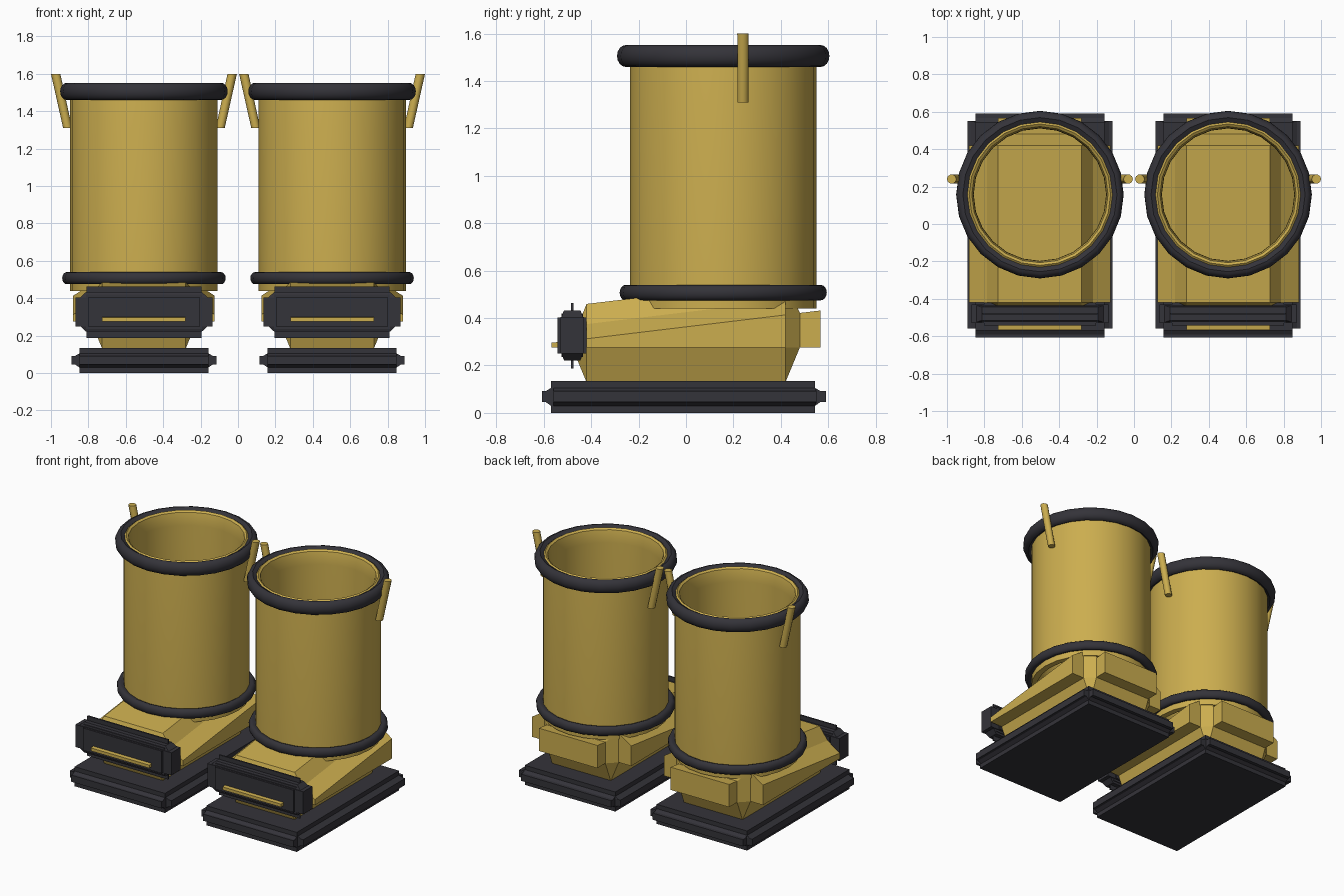
import bpy, bmesh, math
from mathutils import Vector

if "Cube" in bpy.data.objects:
    bpy.data.objects.remove(bpy.data.objects["Cube"])


def material(name, rgb):
    m = bpy.data.materials.new(name)
    m.diffuse_color = (*rgb, 1)
    m.use_nodes = True
    m.node_tree.nodes["Principled BSDF"].inputs["Base Color"].default_value = m.diffuse_color
    return m


GOLD = material("gold yellow", (0.60, 0.42, 0.078))
DARK = material("dark rubber", (0.034, 0.033, 0.041))
SHAFT_Y = 0.157


def finish(name, bm, mat, cx, smooth=False):
    bmesh.ops.recalc_face_normals(bm, faces=bm.faces)
    me = bpy.data.meshes.new(name)
    bm.to_mesh(me)
    bm.free()
    me.materials.append(mat)
    ob = bpy.data.objects.new(name, me)
    ob.location.x = cx
    bpy.context.collection.objects.link(ob)
    if smooth:
        bpy.ops.object.select_all(action='DESELECT')
        ob.select_set(True)
        bpy.context.view_layer.objects.active = ob
        bpy.ops.object.shade_smooth_by_angle(angle=math.radians(40))


def hulls(name, groups, mat, cx):
    """One object from several convex solids."""
    whole = bmesh.new()
    for pts in groups:
        bm = bmesh.new()
        for p in pts:
            bm.verts.new(p)
        out = bmesh.ops.convex_hull(bm, input=bm.verts)
        junk = {g for g in out["geom_interior"] + out["geom_unused"]
                if isinstance(g, bmesh.types.BMVert)}
        bmesh.ops.delete(bm, geom=list(junk), context='VERTS')
        bmesh.ops.dissolve_limit(bm, angle_limit=0.01, verts=bm.verts, edges=bm.edges)
        tmp = bpy.data.meshes.new("tmp")
        bm.to_mesh(tmp)
        bm.free()
        whole.from_mesh(tmp)
        bpy.data.meshes.remove(tmp)
    finish(name, whole, mat, cx)


def box(x, y0, y1, z0, z1):
    return [(sx * x, y, z) for sx in (-1, 1) for y in (y0, y1) for z in (z0, z1)]


def revolve(name, profile, mat, cx, steps=24):
    bm = bmesh.new()
    vs = [bm.verts.new((r, SHAFT_Y, z)) for r, z in profile]
    es = [bm.edges.new((vs[i], vs[(i + 1) % len(vs)])) for i in range(len(vs))]
    bmesh.ops.spin(bm, geom=vs + es, cent=(0, SHAFT_Y, 0), axis=(0, 0, 1),
                   angle=math.tau, steps=steps, use_duplicate=False)
    bmesh.ops.remove_doubles(bm, verts=bm.verts, dist=0.0005)
    finish(name, bm, mat, cx, True)


def ring_profile(outer, z0, z1, inner=0.388):
    zc, h = (z0 + z1) / 2, (z1 - z0) / 2
    mid = inner + 0.024
    arc = [(mid + (outer - mid) * math.cos(a), zc + h * math.sin(a))
           for a in (math.radians(-90 + 22.5 * i) for i in range(9))]
    return arc + [(inner, zc + h * 0.7), (inner, zc - h * 0.7)]


def rod(name, a, b, ra, rb, mat, cx):
    """Slanted tapered rod with level ends."""
    bm = bmesh.new()
    loops = [[bm.verts.new((c[0] + r * math.cos(t), c[1] + r * math.sin(t), c[2]))
              for t in (math.tau * i / 10 for i in range(10))]
             for c, r in ((a, ra), (b, rb))]
    for i in range(10):
        j = (i + 1) % 10
        bm.faces.new((loops[0][i], loops[0][j], loops[1][j], loops[1][i]))
    bm.faces.new(loops[0])
    bm.faces.new(loops[1])
    finish(name, bm, mat, cx, True)


def boot(side, cx):
    # Sole with stepped edge strips on all four sides
    hulls(side + "_sole", [
        box(0.345, -0.57, 0.545, 0, 0.135),
        box(0.345, -0.57, 0.545, 0.03, 0.105) + box(0.345, -0.592, 0.567, 0.046, 0.092),
        box(0.345, -0.608, 0.59, 0.046, 0.092),
        box(0.345, -0.56, 0.545, 0.03, 0.105) + box(0.368, -0.56, 0.55, 0.046, 0.092),
        box(0.388, -0.56, 0.55, 0.046, 0.092)], DARK, cx)

    # Foot: flared core whose top rises to the back, side and end blocks
    core = []
    for s in (-1, 1):
        for e in (-1, 1):
            y, ye = e * 0.42, e * 0.48
            core += [(s * 0.223, y, 0.13), (s * 0.223, y, 0.215),
                     (s * 0.283, y, 0.275), (s * 0.223, ye, 0.275),
                     (s * 0.283, y, 0.425 + 0.12 * y),
                     (s * 0.223, ye, 0.365 + 0.12 * ye),
                     (s * 0.223, y, 0.51 + 0.12 * y)]
    blocks = [core]
    for s in (-1, 1):
        blocks.append([(s * x, y, z) for y in (-0.42, 0.42)
                       for x, z in ((0.27, 0.275), (0.378, 0.275),
                                    (0.378, 0.363 + 0.12 * y), (0.283, 0.425 + 0.12 * y),
                                    (0.27, 0.425 + 0.12 * y))])
        blocks.append([(x, y, z) for x in (-0.223, 0.223) for y in (s * 0.47, s * 0.567)
                       for z in (0.275, 0.364 + 0.12 * y)])
    hulls(side + "_foot", blocks, GOLD, cx)

    # Toe plate: slab, front and rear panels, thin fin, side tabs
    hulls(side + "_toe_plate", [
        box(0.31, -0.525, -0.435, 0.235, 0.42),
        box(0.30, -0.542, -0.42, 0.25, 0.403),
        box(0.308, -0.485, -0.475, 0.188, 0.463),
        box(0.31, -0.515, -0.445, 0.222, 0.433) + box(0.34, -0.525, -0.435, 0.25, 0.405),
        box(0.366, -0.53, -0.43, 0.25, 0.405)], DARK, cx)

    # Open shaft with a rounded lip
    revolve(side + "_shaft", [(0.394, 0.44), (0.394, 1.5), (0.39, 1.535), (0.378, 1.545),
                              (0.364, 1.535), (0.356, 1.5), (0.354, 1.45), (0.354, 0.44)],
            GOLD, cx)

    # Dark rings at the top and bottom of the shaft
    revolve(side + "_top_ring", ring_profile(0.448, 1.46, 1.552), DARK, cx)
    revolve(side + "_ankle_ring", ring_profile(0.437, 0.475, 0.54), DARK, cx)

    # Pull tabs on both sides of the opening
    for s, label in ((-1, "left"), (1, "right")):
        rod(f"{side}_pull_tab_{label}", (s * 0.408, 0.24, 1.31), (s * 0.472, 0.24, 1.6),
            0.024, 0.025, GOLD, cx)


boot("left", -0.503)
boot("right", 0.503)
